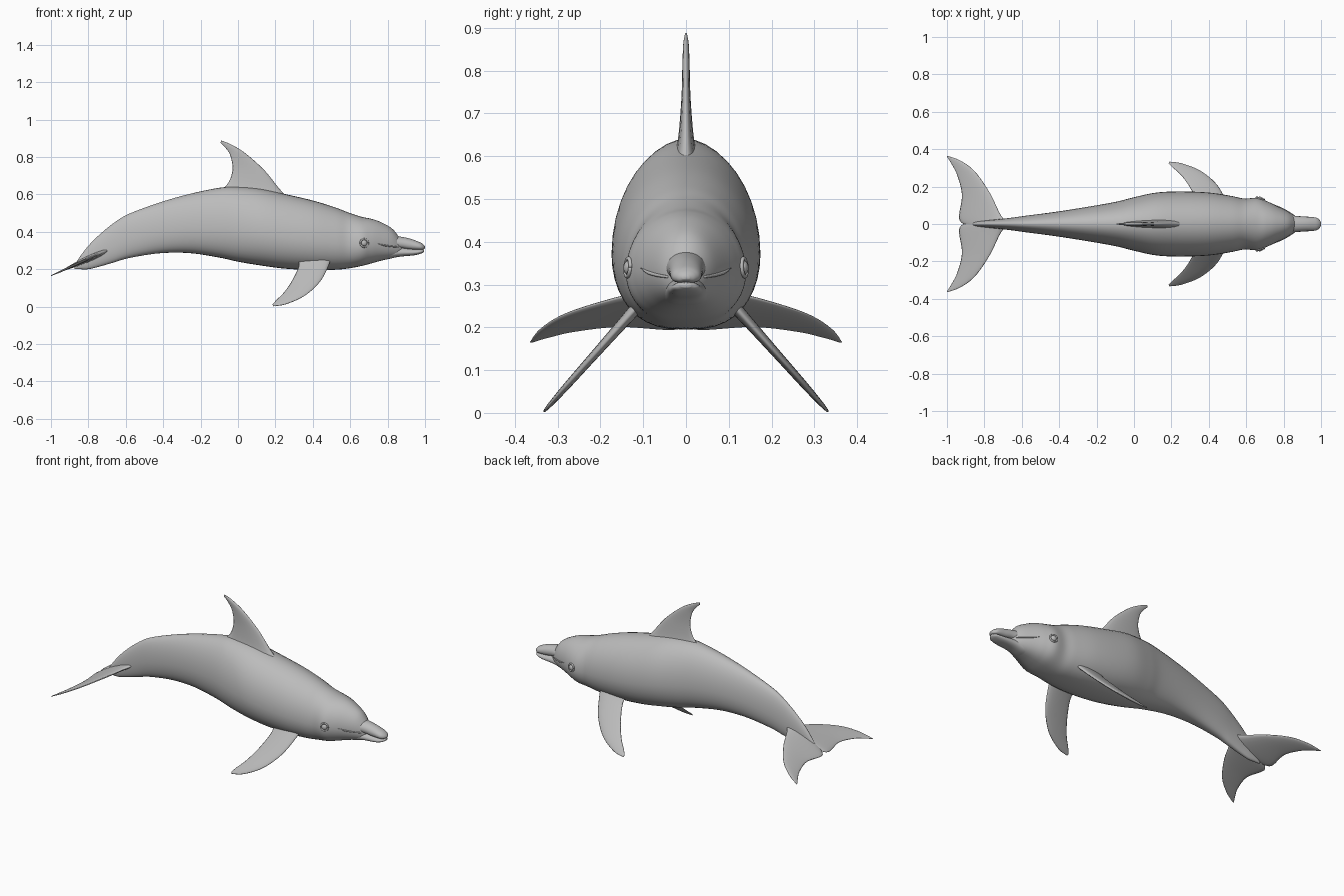
import bpy
import bmesh
import math
from mathutils import Vector
from mathutils.bvhtree import BVHTree

default_cube = bpy.data.objects.get("Cube")
if default_cube:
    bpy.data.objects.remove(default_cube, do_unlink=True)

skin = bpy.data.materials.new("skin_grey")
skin.use_nodes = True
grey = (0.5, 0.5, 0.5, 1)
skin.diffuse_color = grey
skin.node_tree.nodes["Principled BSDF"].inputs["Base Color"].default_value = grey


def finish(name, bm):
    """Turn a bmesh into a smooth-shaded object."""
    bmesh.ops.recalc_face_normals(bm, faces=bm.faces)
    for face in bm.faces:
        face.smooth = True
    mesh = bpy.data.meshes.new(name)
    bm.to_mesh(mesh)
    bm.free()
    mesh.materials.append(skin)
    obj = bpy.data.objects.new(name, mesh)
    bpy.context.collection.objects.link(obj)
    return obj


def smooth_rows(rows, steps):
    """Catmull-Rom interpolation between rows of numbers."""
    result = []
    last = len(rows) - 1
    for i in range(last):
        quad = (rows[max(i - 1, 0)], rows[i], rows[i + 1], rows[min(i + 2, last)])
        for s in range(steps):
            t = s / steps
            result.append([
                b + 0.5 * t * (c - a + t * (2 * a - 5 * b + 4 * c - d
                                            + t * (3 * (b - c) + d - a)))
                for a, b, c, d in zip(*quad)])
    result.append(list(rows[-1]))
    return result


def skin_rings(name, rings):
    """Bridge closed rings of points and cap both ends."""
    bm = bmesh.new()
    loops = [[bm.verts.new(p) for p in ring] for ring in rings]
    count = len(loops[0])
    for first, second in zip(loops, loops[1:]):
        for k in range(count):
            n = (k + 1) % count
            bm.faces.new((first[k], first[n], second[n], second[k]))
    bm.faces.new(loops[0])
    bm.faces.new(loops[-1])
    return finish(name, bm)


def trunk(name, stations, belly_power=0.75, sides=40):
    """Loft along x; each station is x, top, bottom, half width."""
    rings = []
    for x, top, bottom, width in smooth_rows(stations, 6):
        middle = bottom + 0.42 * (top - bottom)
        ring = []
        for k in range(sides):
            angle = math.tau * k / sides
            c, s = math.cos(angle), math.sin(angle)
            power = 1 if s >= 0 else belly_power
            y = math.copysign(abs(c) ** power, c) * width
            z = middle + s * (top - middle if s >= 0 else middle - bottom)
            ring.append((x, y, z))
        rings.append(ring)
    return skin_rings(name, rings)


def fin(name, sections, place, normal, side=1, sides=20):
    """Loft a blade; sections are lead a, b, trail a, b, half thickness."""
    normal = Vector(normal).normalized()
    rings = []
    for la, lb, ta, tb, thick in smooth_rows(sections, 6):
        lead, trail = Vector(place(la, lb)), Vector(place(ta, tb))
        ring = []
        for k in range(sides):
            angle = math.tau * k / sides
            chord = (1 - math.cos(angle)) / 2
            taper = 1.15 - 0.5 * chord
            p = lead.lerp(trail, chord) + normal * (thick * taper * math.sin(angle))
            ring.append((p.x, p.y * side, p.z))
        rings.append(ring)
    return skin_rings(name, rings)


# Body from tail stock to forehead
body = trunk("body", [
    (-0.875, 0.22, 0.20, 0.005), (-0.85, 0.26, 0.20, 0.012),
    (-0.80, 0.325, 0.20, 0.018), (-0.74, 0.385, 0.214, 0.024),
    (-0.66, 0.45, 0.237, 0.033), (-0.58, 0.497, 0.26, 0.044),
    (-0.42, 0.556, 0.285, 0.065), (-0.26, 0.602, 0.286, 0.09),
    (-0.10, 0.635, 0.262, 0.118), (0.0, 0.64, 0.24, 0.143),
    (0.12, 0.63, 0.22, 0.168), (0.25, 0.602, 0.203, 0.174),
    (0.40, 0.567, 0.195, 0.168), (0.52, 0.53, 0.197, 0.15),
    (0.59, 0.503, 0.204, 0.136), (0.66, 0.48, 0.217, 0.14),
    (0.71, 0.47, 0.23, 0.122), (0.76, 0.453, 0.244, 0.098),
    (0.82, 0.42, 0.258, 0.068), (0.855, 0.38, 0.267, 0.046),
    (0.875, 0.345, 0.285, 0.03)])

# Beak in two halves, leaving a crease for the mouth
trunk("upper_beak", [
    (0.77, 0.385, 0.30, 0.06), (0.86, 0.375, 0.312, 0.044),
    (0.92, 0.363, 0.306, 0.039), (0.97, 0.345, 0.304, 0.035),
    (0.99, 0.333, 0.306, 0.024), (1.0, 0.322, 0.312, 0.008)], 0.5)
trunk("lower_beak", [
    (0.74, 0.31, 0.245, 0.07), (0.80, 0.32, 0.253, 0.056),
    (0.86, 0.318, 0.266, 0.044), (0.94, 0.309, 0.274, 0.038),
    (0.98, 0.307, 0.284, 0.03), (0.995, 0.304, 0.293, 0.012)])

# Dorsal fin, flared where it joins the back
fin("dorsal_fin", [
    (0.30, 0.56, -0.16, 0.59, 0.04), (0.23, 0.62, -0.065, 0.645, 0.022),
    (0.14, 0.73, -0.03, 0.725, 0.012), (0.035, 0.823, -0.04, 0.805, 0.009),
    (-0.04, 0.868, -0.068, 0.85, 0.007), (-0.09, 0.888, -0.094, 0.875, 0.003)],
    lambda a, b: (a, 0, b), (0, 1, 0))

flipper_sections = [
    (0.50, 0.27, 0.31, 0.27, 0.018), (0.485, 0.22, 0.325, 0.22, 0.014),
    (0.44, 0.135, 0.29, 0.14, 0.011), (0.36, 0.06, 0.245, 0.075, 0.009),
    (0.26, 0.014, 0.205, 0.035, 0.006), (0.19, 0.002, 0.185, 0.012, 0.003)]
fluke_sections = [
    (-0.62, -0.01, -0.895, -0.01, 0.02), (-0.70, 0.03, -0.935, 0.03, 0.016),
    (-0.77, 0.165, -0.92, 0.155, 0.010), (-0.85, 0.28, -0.945, 0.26, 0.007),
    (-0.93, 0.34, -0.975, 0.32, 0.005), (-1.0, 0.365, -0.995, 0.352, 0.002)]

bm = bmesh.new()
bm.from_mesh(body.data)
surface = BVHTree.FromBMesh(bm)
bm.free()

for label, side in (("left", 1), ("right", -1)):
    # Paired flippers and tail flukes
    fin(label + "_flipper", flipper_sections,
        lambda a, b: (a, 0.13 + (0.23 - b) * 0.89, b), (0, 1, 0.89), side)
    fin(label + "_fluke", fluke_sections,
        lambda a, b: (a, b, 0.165 + (a + 1) * 0.45), (-0.45, 0, 1), side)

    # Eye with a raised lid ring, seated on the cheek
    spot, normal, _, _ = surface.ray_cast(Vector((0.675, side, 0.34)), Vector((0, -side, 0)))
    turn = normal.to_track_quat("Z", "Y").to_matrix().to_4x4()
    turn.translation = spot
    bm = bmesh.new()
    bmesh.ops.create_uvsphere(bm, u_segments=20, v_segments=12, radius=0.016)
    bmesh.ops.scale(bm, vec=(1, 1, 0.6), verts=bm.verts)
    bmesh.ops.transform(bm, matrix=turn, verts=bm.verts)
    finish(label + "_eye", bm)
    lid = []
    for i in range(25):
        a = math.tau * i / 24
        ring = []
        for j in range(8):
            b = math.tau * j / 8
            r = 0.021 + 0.005 * math.cos(b)
            ring.append(turn @ Vector((r * math.cos(a), r * math.sin(a), 0.005 * math.sin(b))))
        lid.append(ring)
    skin_rings(label + "_eyelid", lid)

    # Lip fold running from the mouth corner to the beak
    lip = []
    for x, z, radius in smooth_rows([(0.745, 0.338, 0.001), (0.78, 0.328, 0.004),
                                     (0.82, 0.322, 0.004), (0.86, 0.318, 0.003)], 4):
        hit = surface.ray_cast(Vector((x, side, z)), Vector((0, -side, 0)))[0]
        lip.append([hit + Vector((0, math.cos(math.tau * j / 8),
                                  math.sin(math.tau * j / 8))) * radius for j in range(8)])
    skin_rings(label + "_lip", lip)
